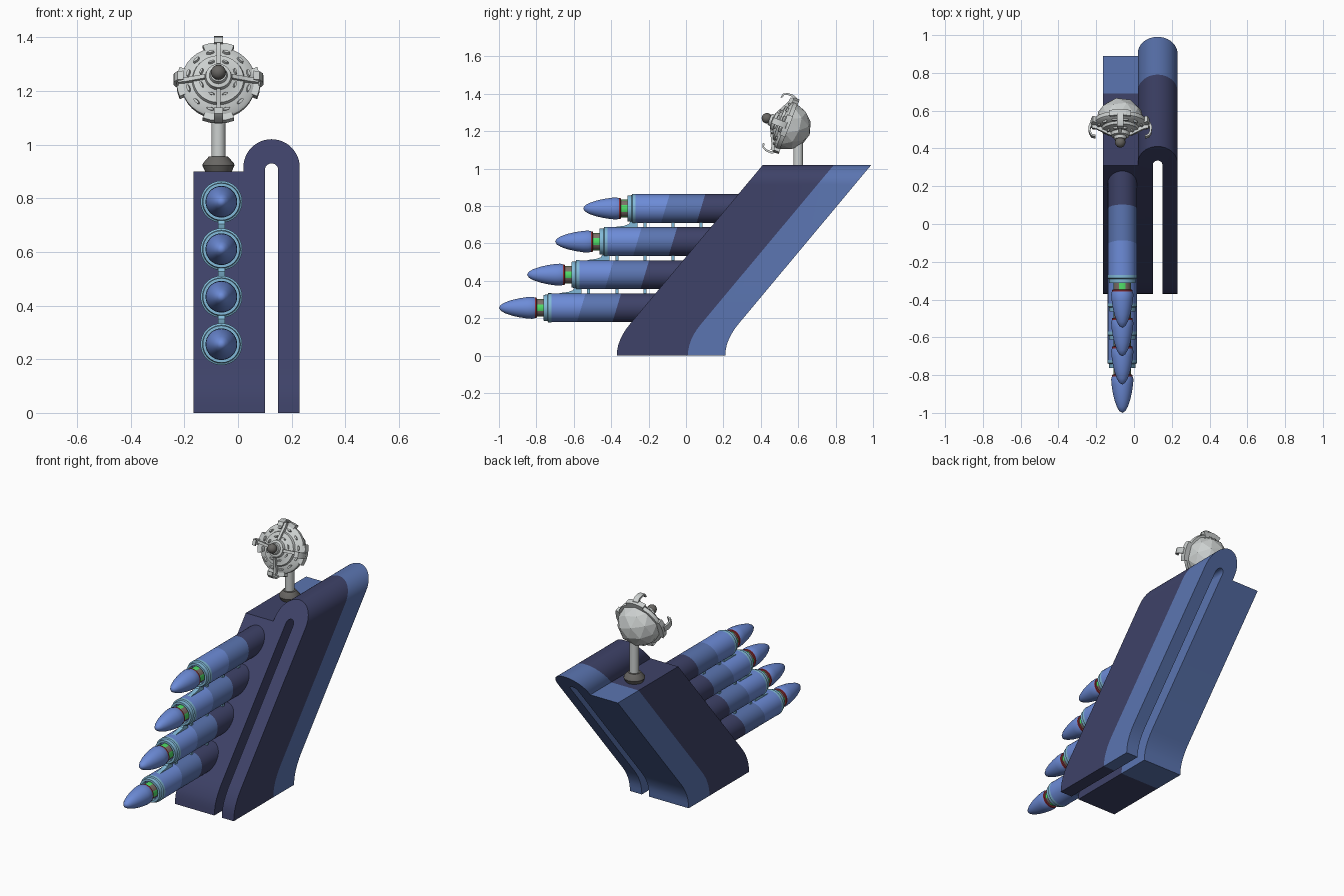
import bpy, bmesh, math
from mathutils import Matrix, Vector

if "Cube" in bpy.data.objects:
    bpy.data.objects.remove(bpy.data.objects["Cube"])


def lin(c):
    c /= 255
    return c / 12.92 if c < 0.04045 else ((c + 0.055) / 1.055) ** 2.4


def material(name, r, g, b):
    m = bpy.data.materials.new(name)
    m.diffuse_color = (lin(r), lin(g), lin(b), 1)
    m.use_nodes = True
    m.node_tree.nodes["Principled BSDF"].inputs["Base Color"].default_value = m.diffuse_color
    return m


NAVY = material("navy", 62, 66, 104)
BLUE = material("mid blue", 91, 117, 177)
BRIGHT = material("bright blue", 109, 140, 216)
CYAN = material("pale cyan", 130, 186, 216)
GREEN = material("green", 80, 222, 105)
RED = material("dark red", 140, 45, 52)
BROWN = material("grey brown", 125, 112, 104)
LIGHT = material("light grey", 204, 208, 207)
DARK = material("dark grey", 104, 102, 99)


def finish(name, bm, mats, matrix=None, smooth=35):
    bmesh.ops.recalc_face_normals(bm, faces=bm.faces[:])
    me = bpy.data.meshes.new(name)
    if matrix:
        bm.transform(matrix)
    bm.to_mesh(me)
    bm.free()
    for m in mats:
        me.materials.append(m)
    ob = bpy.data.objects.new(name, me)
    bpy.context.collection.objects.link(ob)
    if smooth:
        bpy.ops.object.select_all(action='DESELECT')
        bpy.context.view_layer.objects.active = ob
        ob.select_set(True)
        bpy.ops.object.shade_smooth_by_angle(angle=math.radians(smooth))
    return ob


def revolve(profile, seg=32, rule=None):
    """Lathe (radius, height) points about local z."""
    bm = bmesh.new()
    rings = [[bm.verts.new((r * math.cos(a), r * math.sin(a), t))
              for a in (2 * math.pi * k / seg for k in range(seg))] for r, t in profile]
    for b in range(len(rings) - 1):
        for k in range(seg):
            n = (k + 1) % seg
            f = bm.faces.new((rings[b][k], rings[b][n], rings[b + 1][n], rings[b + 1][k]))
            if rule:
                f.material_index = rule(b, k)
    bmesh.ops.remove_doubles(bm, verts=bm.verts[:], dist=1e-5)
    return bm


def prism(bm, pts, width, rot=None):
    """Extrude a closed (y, z) outline symmetrically along x."""
    a = [bm.verts.new((-width / 2, y, z)) for y, z in pts]
    b = [bm.verts.new((width / 2, y, z)) for y, z in pts]
    n = len(pts)
    bm.faces.new(a)
    bm.faces.new(b[::-1])
    for i in range(n):
        bm.faces.new((a[i], b[i], b[(i + 1) % n], a[(i + 1) % n]))
    if rot:
        bmesh.ops.transform(bm, matrix=rot, verts=a + b)


def facing(origin, d, u):
    """Local z runs along d, local y along u, local x stays world x."""
    m = Matrix(((1, 0, 0), u, d)).transposed().to_4x4()
    m.translation = origin
    return m


# Leaning body: front outline with arch and slot, extruded back and sheared
def arc(r, z, a0, a1, n=16):
    return [(0.125 + r * math.cos(math.radians(a0 + (a1 - a0) * i / n)),
             z + r * math.sin(math.radians(a0 + (a1 - a0) * i / n))) for i in range(n + 1)]


outline = ([(-0.165, 0), (0.10, 0)] + arc(0.025, 0.905, 180, 0) + [(0.15, 0), (0.23, 0)]
           + arc(0.105, 0.915, 0, 180, 24) + [(0.02, 0.90), (-0.165, 0.90)])
bm = bmesh.new()
layers = [[bm.verts.new((x, y, z)) for x, z in outline] for y in (-0.37, 0.01, 0.21)]
count = len(outline)
bm.faces.new(layers[0])
bm.faces.new(layers[2][::-1]).material_index = 1
for s in range(2):
    for i in range(count):
        j = (i + 1) % count
        bm.faces.new((layers[s][i], layers[s][j], layers[s + 1][j],
                      layers[s + 1][i])).material_index = s
for i in range(1, 7):
    bmesh.ops.bisect_plane(bm, geom=bm.verts[:] + bm.edges[:] + bm.faces[:],
                           plane_co=(0, 0, 0.17 * i / 6), plane_no=(0, 0, 1))
for v in bm.verts:
    z = v.co.z
    v.co.y += 0.835 * (z * z / 0.34 if z < 0.17 else z - 0.085)
finish("leaning_body", bm, [NAVY, BLUE], smooth=30)

# Four rockets in tubes, stepped forward towards the bottom
MX = -0.062
nose = [(0.04, 0.355), (0.055, 0.358), (0.059, 0.372), (0.057, 0.40), (0.051, 0.44),
        (0.042, 0.48), (0.029, 0.518), (0.016, 0.54), (0, 0.55)]
for i in range(4):
    dy, mz = -0.15 * i, 0.787 - 0.177 * i
    mat = facing((MX, dy, mz), (0, -1, 0), (0, 0, 1))
    # tube with slanted colour bands
    bm = revolve([(0, -0.31), (0.077, -0.31), (0.077, 0.285), (0, 0.285)])
    cuts = [(0.11, 0), (-0.08, 0)]
    no = Vector((0, 0.3, 1))
    for t, _ in cuts:
        bmesh.ops.bisect_plane(bm, geom=bm.verts[:] + bm.edges[:] + bm.faces[:],
                               plane_co=(0, 0, t), plane_no=no)
    for f in bm.faces:
        c = f.calc_center_median()
        f.material_index = sum((c - Vector((0, 0, t))).dot(no) > 0 for t, _ in cuts)
    finish(f"launch_tube_{i + 1}", bm, [NAVY, BLUE, BRIGHT], mat)
    # stepped rim around the tube mouth
    bm = revolve([(0.078, 0.27), (0.078, 0.287), (0.071, 0.291), (0.069, 0.312),
                  (0.056, 0.312), (0.054, 0.284)])
    finish(f"tube_rim_{i + 1}", bm, [CYAN], mat)
    # collar with alternating panels and a red ring
    bm = revolve([(0.047, 0.26), (0.047, 0.347), (0.055, 0.349), (0.055, 0.36), (0.03, 0.36)],
                 rule=lambda b, k: 2 if b else (0 if (k + 2) % 8 < 4 else 1))
    finish(f"rocket_collar_{i + 1}", bm, [GREEN, BROWN, RED], mat)
    finish(f"rocket_nose_{i + 1}", revolve(nose), [BRIGHT], mat)
    if i == 3:
        break
    # struts and front gusset linking this tube with the one below
    bm = bmesh.new()
    mid = mz - 0.0885
    for y in (-0.22, -0.07, 0.08):
        y += dy
        prism(bm, [(y - 0.008, mid - 0.018), (y + 0.008, mid - 0.018),
                   (y + 0.008, mid + 0.018), (y - 0.008, mid + 0.018)], 0.026)
    prism(bm, [(dy + y, mid + z) for y, z in
               ((-0.40, -0.018), (-0.26, -0.018), (-0.26, 0.018), (-0.298, 0.018),
                (-0.305, 0.005), (-0.33, -0.004), (-0.37, -0.009))], 0.026)
    finish(f"tube_links_{i + 1}", bm, [CYAN], Matrix.Translation((MX, 0, 0)))

# Mast and its flared base
SX = -0.073
at = Matrix.Translation((SX, 0.60, 0))
finish("mast_base", revolve([(0, 0.89), (0.045, 0.89), (0.06, 0.922), (0.058, 0.93),
                             (0.036, 0.955), (0, 0.955)], 16), [DARK], at)
finish("mast", revolve([(0, 0.94), (0.026, 0.94), (0.026, 1.16), (0, 1.16)], 16), [LIGHT], at)

# Tilted sensor head: faceted dome behind, stepped front
head = facing((SX, 0.54, 1.228), (0, -0.933, 0.36), (0, 0.36, 0.933))
bm = bmesh.new()
bmesh.ops.create_icosphere(bm, subdivisions=2, radius=0.13)
bmesh.ops.bisect_plane(bm, geom=bm.verts[:] + bm.edges[:] + bm.faces[:], plane_co=(0, 0, 0),
                       plane_no=(0, 0, 1), clear_outer=True)
finish("sensor_dome", bm, [LIGHT], head, smooth=0)
finish("sensor_face", revolve(
    [(0, -0.01), (0.138, -0.01), (0.14, 0.012), (0.132, 0.02), (0.098, 0.032), (0.094, 0.046),
     (0.082, 0.048), (0.05, 0.062), (0.047, 0.08), (0.034, 0.084), (0.03, 0.1), (0, 0.1)]),
    [LIGHT], head)
bm = bmesh.new()
bmesh.ops.create_uvsphere(bm, u_segments=16, v_segments=10, radius=0.028,
                          matrix=Matrix.Translation((0, 0, 0.115)))
finish("sensor_ball", bm, [DARK], head)

# Oval studs in two rings
bm = bmesh.new()
for n, r, t, size in ((12, 0.115, 0.027, 0.011), (8, 0.067, 0.056, 0.009)):
    for k in range(n):
        m = (Matrix.Rotation(2 * math.pi * (k + 0.5) / n, 4, 'Z')
             @ Matrix.Translation((r, 0, t)) @ Matrix.Rotation(0.35, 4, 'Y')
             @ Matrix.Diagonal((0.6, 1.5, 1, 1)))
        bmesh.ops.create_cone(bm, cap_ends=True, segments=12, radius1=size, radius2=size * 0.8,
                              depth=0.018, matrix=m)
finish("sensor_studs", bm, [LIGHT], head)

# Four rim plates, curled claws and tapering spokes
bm = bmesh.new()
hook = [(0.13, -0.008), (0.158, 0.005), (0.168, 0.03), (0.166, 0.06), (0.153, 0.083),
        (0.13, 0.088), (0.13, 0.079), (0.148, 0.074), (0.156, 0.056), (0.156, 0.034),
        (0.148, 0.018), (0.13, 0.012)]
spoke = [(0.05, 0.045), (0.05, 0.078), (0.09, 0.058), (0.125, 0.04), (0.15, 0.036),
         (0.15, 0.0), (0.12, 0.0)]
for q in range(4):
    rot = Matrix.Rotation(q * math.pi / 2, 4, 'Z')
    prism(bm, hook, 0.034, rot)
    prism(bm, spoke, 0.016, rot)
    for s in range(-2, 2):
        a0, a1 = (math.radians(90 + 11 * (s + e)) for e in (0, 1))
        v = [rot @ Vector((r * math.cos(a), r * math.sin(a), t))
             for t in (-0.012, 0.02) for r, a in ((0.13, a0), (0.156, a0), (0.156, a1), (0.13, a1))]
        v = [bm.verts.new(p) for p in v]
        for f in ((0, 1, 2, 3), (4, 5, 6, 7), (0, 1, 5, 4), (1, 2, 6, 5), (2, 3, 7, 6), (3, 0, 4, 7)):
            bm.faces.new([v[x] for x in f])
finish("sensor_claws", bm, [LIGHT], head)
